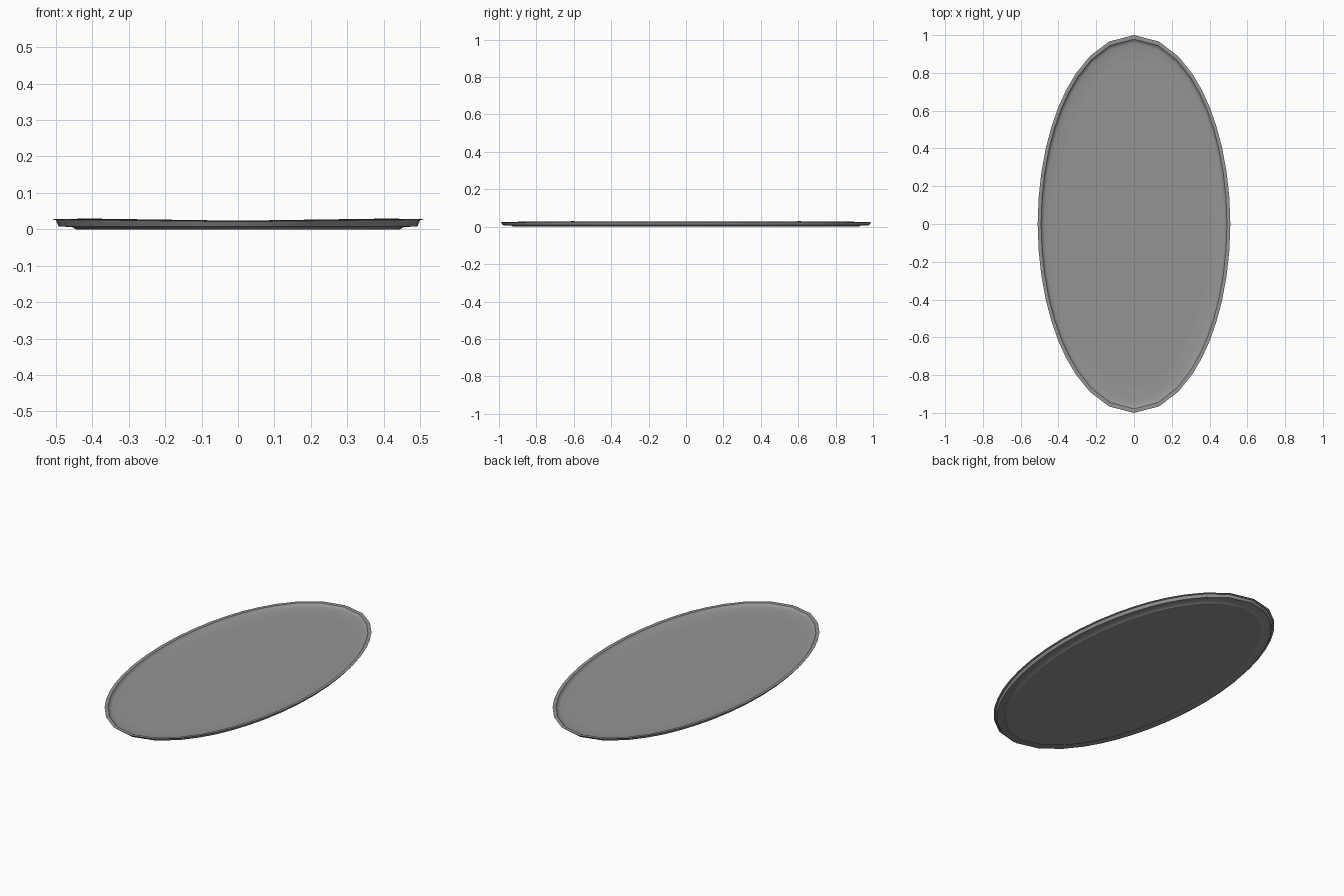
import bpy, bmesh
from math import sin, cos, radians

if "Cube" in bpy.data.objects:
    bpy.data.objects.remove(bpy.data.objects["Cube"])

# Angles of one quarter of the oval, measured from the +y tip
quarter = [0, 15, 27.5, 37.5, 45, 52, 59, 66, 74, 82, 90]
half = quarter + [180 - a for a in reversed(quarter[:-1])]
angles = half + [a + 180 for a in half[1:-1]]

# Section from inner floor, over the lip, to the foot: (inset from rim, height)
profile = [(0.105, 0.008), (0.085, 0.009), (0.06, 0.011), (0.035, 0.014),
           (0.026, 0.017), (0.018, 0.0275), (0.008, 0.0285), (0.0, 0.028),
           (0.01, 0.025), (0.017, 0.008), (0.055, 0.006), (0.065, 0.0)]


def ring_point(deg, inset, z):
    s, c = sin(radians(deg)), cos(radians(deg))
    # lip dips gently at both tips
    wave = 0.76 + 0.28 * min(1, abs(s) / 0.8) - 0.05 * max(0, abs(s) - 0.8) / 0.2
    if z > 0.008:
        z = 0.008 + (z - 0.008) * wave
    return ((0.51 - inset) * s, (1.0 - 1.2 * inset) * c, z)


# Oval tray
bm = bmesh.new()
rings = [[bm.verts.new(ring_point(a, d, z)) for a in angles] for d, z in profile]
n = len(angles)
for r0, r1 in zip(rings, rings[1:]):
    for i in range(n):
        j = (i + 1) % n
        bm.faces.new((r0[i], r0[j], r1[j], r1[i]))
bm.faces.new(rings[0])
bm.faces.new(rings[-1])
bmesh.ops.recalc_face_normals(bm, faces=bm.faces)
mesh = bpy.data.meshes.new("oval_tray")
bm.to_mesh(mesh)
bm.free()
tray = bpy.data.objects.new("oval_tray", mesh)
bpy.context.collection.objects.link(tray)

# Dark grey finish
mat = bpy.data.materials.new("dark_grey")
mat.diffuse_color = (0.3, 0.3, 0.3, 1)
mat.use_nodes = True
mat.node_tree.nodes["Principled BSDF"].inputs["Base Color"].default_value = mat.diffuse_color
mesh.materials.append(mat)

bpy.context.view_layer.objects.active = tray
tray.select_set(True)
bpy.ops.object.shade_smooth_by_angle(angle=radians(35))
# Floor and base stay flat
for p in list(mesh.polygons)[-2:]:
    p.use_smooth = False
